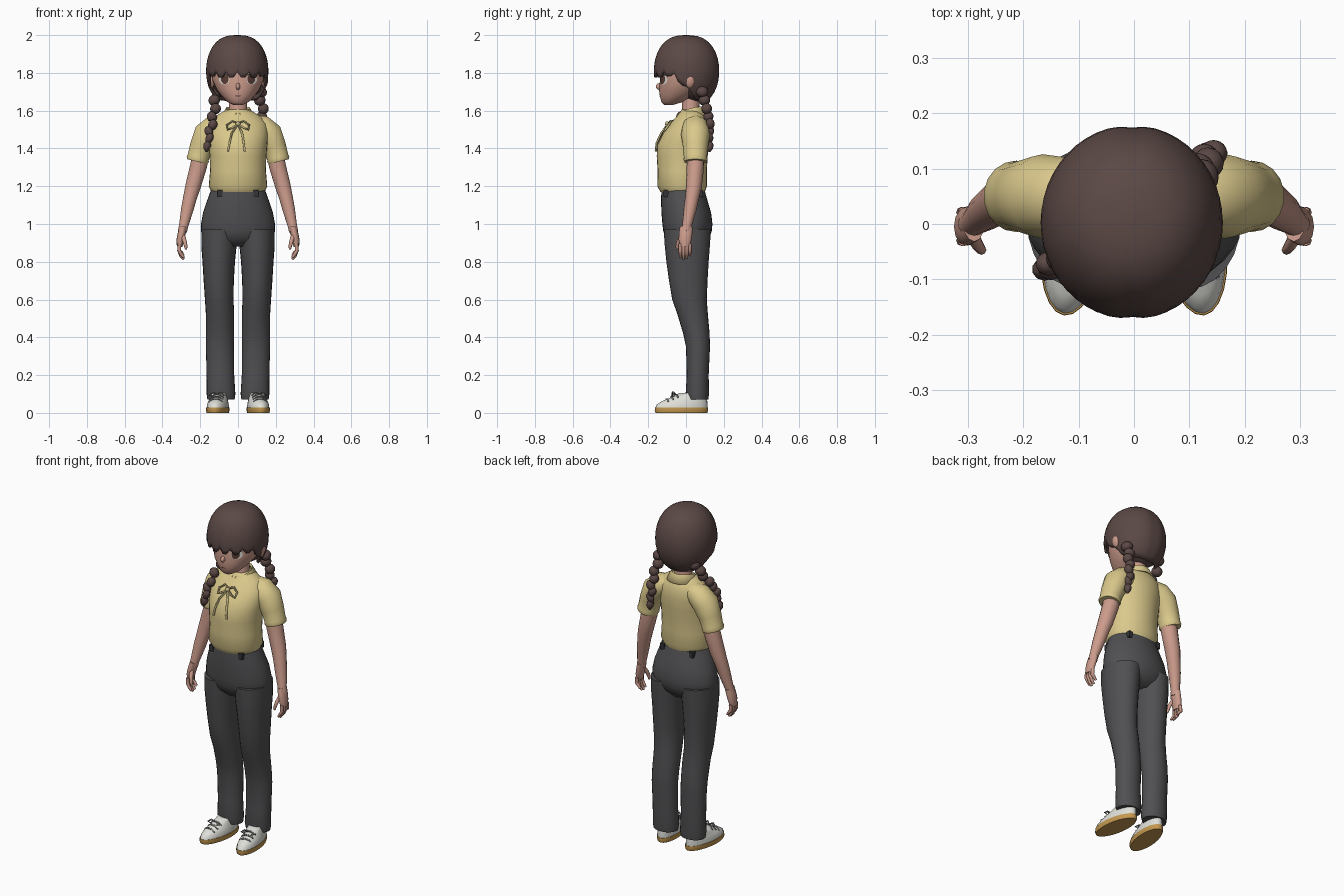
import bpy, bmesh
from math import sin, cos, pi, radians, sqrt, exp
from mathutils import Vector, Matrix

cube = bpy.data.objects.get("Cube")
if cube:
    bpy.data.objects.remove(cube, do_unlink=True)


def material(name, r, g, b):
    m = bpy.data.materials.new(name)
    m.use_nodes = True
    m.diffuse_color = (r, g, b, 1)
    bsdf = m.node_tree.nodes["Principled BSDF"]
    bsdf.inputs["Base Color"].default_value = (r, g, b, 1)
    bsdf.inputs["Roughness"].default_value = 0.8
    return m


HAIR = material("dark brown hair", .105, .066, .06)
SKIN = material("skin", .6, .33, .26)
SHIRT = material("pale yellow cloth", .7, .58, .26)
RIBBON = material("ribbon yellow", .55, .46, .22)
TROUSER = material("charcoal cloth", .08, .08, .085)
LOOP = material("dark belt loop", .035, .035, .04)
WHITE = material("off white", .74, .74, .7)
SOLE = material("tan rubber", .56, .32, .08)
LACE = material("grey lace", .2, .2, .2)
EYE = material("eye brown", .1, .045, .035)


def finish(name, bm, mat, sharp=60):
    bmesh.ops.recalc_face_normals(bm, faces=bm.faces)
    mesh = bpy.data.meshes.new(name)
    bm.to_mesh(mesh)
    bm.free()
    mesh.materials.append(mat)
    obj = bpy.data.objects.new(name, mesh)
    bpy.context.collection.objects.link(obj)
    bpy.ops.object.select_all(action="DESELECT")
    obj.select_set(True)
    bpy.context.view_layer.objects.active = obj
    bpy.ops.object.shade_smooth_by_angle(angle=radians(sharp))
    return obj


def skin_rings(name, rings, mat, caps=True, closed=True):
    """Bridge a list of point rings into one surface."""
    bm = bmesh.new()
    rows = [[bm.verts.new(p) for p in ring] for ring in rings]
    n = len(rows[0])
    for low, high in zip(rows, rows[1:]):
        for i in range(n if closed else n - 1):
            j = (i + 1) % n
            bm.faces.new((low[i], low[j], high[j], high[i]))
    if caps:
        bm.faces.new(rows[0])
        bm.faces.new(rows[-1])
    return finish(name, bm, mat)


def loft(name, table, mat, side=1, n=24):
    """Level ellipses, each given as z, x range and y range."""
    rings = []
    for z, x0, x1, y0, y1 in table:
        cx, cy, rx, ry = (x0 + x1) / 2, (y0 + y1) / 2, (x1 - x0) / 2, (y1 - y0) / 2
        rings.append([(side * (cx + rx * cos(2 * pi * i / n)), cy + ry * sin(2 * pi * i / n), z)
                      for i in range(n)])
    return skin_rings(name, rings, mat)


def tube(name, path, mat, side=1, n=12, flat=1):
    """Round tube through x, y, z, radius; flat scales its width across y."""
    pts = [Vector((side * p[0], p[1], p[2])) for p in path]
    rings = []
    for k, p in enumerate(pts):
        d = (pts[min(k + 1, len(pts) - 1)] - pts[max(k - 1, 0)]).normalized()
        u = Vector((0, 1, 0))
        u = (u - d * u.dot(d)).normalized()
        v = d.cross(u)
        r = path[k][3]
        rings.append([p + u * r * flat * cos(2 * pi * i / n) + v * r * sin(2 * pi * i / n)
                      for i in range(n)])
    return skin_rings(name, rings, mat)


def ball(name, centre, size, mat, tilt=0):
    bm = bmesh.new()
    bmesh.ops.create_uvsphere(bm, u_segments=16, v_segments=10, radius=1, matrix=Matrix.Translation(centre)
                              @ Matrix.Rotation(tilt, 4, "Y") @ Matrix.Diagonal((*size, 1)))
    return finish(name, bm, mat)


def lerp_table(table, t):
    """Interpolate the remaining columns of a table by its first column."""
    rows = sorted(table)
    t = min(max(t, rows[0][0]), rows[-1][0])
    for a, b in zip(rows, rows[1:]):
        if t <= b[0]:
            f = (t - a[0]) / (b[0] - a[0])
            return [p + (q - p) * f for p, q in zip(a[1:], b[1:])]


def surface_y(table, x, z, front=True):
    x0, x1, y0, y1 = lerp_table(table, z)
    reach = (y1 - y0) / 2 * sqrt(max(0, 1 - (2 * x / (x1 - x0)) ** 2))
    return (y0 + y1) / 2 + (-reach if front else reach)


def plate(name, table, x, z, w, h, mat, lift):
    """Thin oval lying on the front of a lofted part."""
    bm = bmesh.new()
    spot = lambda px, pz: bm.verts.new((px, surface_y(table, px, pz) - lift, pz))
    hub = spot(x, z)
    rim = [spot(x + w * cos(i * pi / 8), z + h * sin(i * pi / 8)) for i in range(16)]
    for i in range(16):
        bm.faces.new((hub, rim[i], rim[i - 1]))
    return finish(name, bm, mat)


# Torso, hips and head
torso = [(1.17, -.14, .14, -.135, .1), (1.2, -.155, .155, -.152, .11), (1.28, -.148, .148, -.15, .11),
         (1.36, -.15, .15, -.155, .115), (1.42, -.155, .155, -.152, .12), (1.48, -.16, .16, -.122, .124),
         (1.53, -.153, .153, -.085, .12), (1.57, -.12, .12, -.05, .106), (1.595, -.08, .08, -.03, .088),
         (1.605, -.055, .055, -.025, .077)]
loft("shirt_body", torso, SHIRT, n=32)
hips = [(.88, -.12, .12, -.06, .08), (.92, -.18, .18, -.105, .12), (.96, -.196, .196, -.12, .136),
        (1.0, -.196, .196, -.125, .14), (1.06, -.185, .185, -.13, .133), (1.12, -.165, .165, -.132, .115),
        (1.19, -.14, .14, -.13, .095)]
loft("trouser_hips", hips, TROUSER, n=32)
loft("neck", [(1.55, -.06, .06, -.03, .08), (1.61, -.048, .048, -.02, .07), (1.72, -.048, .048, -.02, .075)], SKIN)
head = [(1.63, -.025, .025, -.115, -.07), (1.645, -.055, .055, -.13, -.02), (1.675, -.085, .085, -.138, .05),
        (1.71, -.112, .112, -.143, .09), (1.76, -.135, .135, -.138, .12), (1.82, -.14, .14, -.135, .13),
        (1.9, -.12, .12, -.11, .11)]
loft("head", head, SKIN, n=32)
ball("nose", (0, -.14, 1.728), (.012, .02, .018), SKIN)
plate("mouth", head, 0, 1.678, .016, .003, EYE, .004)

# Collar: flared band that dips and opens at the throat
bands = [[], [], []]
for i in range(25):
    a = radians(8 + 344 * i / 24)
    dip = (1 + cos(a)) / 2
    for band, r, z in zip(bands, (.056, .064, .09), (1.607, 1.622, 1.575)):
        band.append((r * sin(a), .027 - r * cos(a) * 1.02, z - dip ** 2 * .035))
collar = skin_rings("collar", bands, SHIRT, caps=False, closed=False)
collar.modifiers.new("thickness", "SOLIDIFY").thickness = .008


# Ribbon bow resting on the chest
def on_chest(points, r=.006):
    return [(x, surface_y(torso, x, z) - .01, z, r) for x, z in points]


ball("bow_knot", (0, surface_y(torso, 0, 1.53) - .015, 1.53), (.013, .011, .013), RIBBON)
for side, label in ((1, "left"), (-1, "right")):
    tube(label + "_bow_loop", on_chest([(0, 1.535), (.03, 1.545), (.058, 1.525), (.055, 1.5),
                                        (.03, 1.51), (0, 1.53)]), RIBBON, side, 6)
    tail = [(0, 1.53), (.022, 1.48), (.03, 1.43), (.036, 1.385)]
    tube(label + "_bow_tail", on_chest([(x if side > 0 else x * 1.5, z) for x, z in tail]),
         RIBBON, side, 6)

for side, label in ((1, "left_"), (-1, "right_")):
    # Sleeve and arm
    tube(label + "sleeve", [(.07, .05, 1.535, .045), (.12, .05, 1.515, .066), (.165, .05, 1.475, .072),
                            (.193, .05, 1.41, .063), (.21, .05, 1.355, .058), (.213, .05, 1.342, .061),
                            (.216, .05, 1.33, .056)], SHIRT, side, 18, 1.06)
    tube(label + "arm", [(.19, .05, 1.42, .045), (.208, .05, 1.31, .046), (.238, .042, 1.2, .042),
                         (.254, .032, 1.14, .037), (.268, .022, 1.08, .034), (.288, .005, .99, .025),
                         (.294, 0, .96, .025)], SKIN, side, 14)
    # Hand with fingers
    tube(label + "palm", [(.29, .002, .985, .02), (.298, -.002, .95, .021), (.306, -.005, .915, .02),
                          (.309, -.006, .88, .015)], SKIN, side, 12, 1.7)
    for f, name in enumerate(("index", "middle", "ring", "little")):
        y = -.03 + f * .017
        drop = (.01, 0, .005, .02)[f]
        tube(label + name + "_finger", [(.309, y, .895, .01), (.312, y, .86, .01), (.302, y, .832 + drop, .009),
                                        (.287, y, .812 + drop, .006)], SKIN, side, 8)
    tube(label + "thumb", [(.295, -.015, .945, .013), (.283, -.038, .91, .011), (.276, -.047, .88, .009),
                           (.275, -.047, .865, .005)], SKIN, side, 8)
    # Trouser leg
    loft(label + "trouser_leg", [(.07, .018, .162, .005, .118), (.1, .014, .166, -.002, .122),
                                 (.2, .02, .166, .004, .12), (.35, .02, .17, 0, .127), (.42, .02, .17, -.015, .125),
                                 (.52, .02, .17, -.045, .116), (.6, .024, .175, -.073, .11),
                                 (.7, .022, .182, -.09, .114), (.8, .016, .188, -.104, .12),
                                 (.88, .008, .194, -.112, .126), (.97, 0, .194, -.118, .132)], TROUSER, side)
    # Shoe, turned slightly outwards
    shoe = [loft(label + "sole", [(0, -.056, .056, -.138, .138), (.012, -.06, .06, -.143, .143),
                                  (.028, -.059, .059, -.142, .142)], SOLE),
            loft(label + "shoe_upper", [(.028, -.056, .056, -.139, .139), (.045, -.055, .055, -.132, .139),
                                        (.062, -.05, .05, -.105, .138), (.08, -.044, .044, -.06, .136),
                                        (.105, -.038, .038, -.01, .13)], WHITE)]
    for k in range(3):
        y, z = -.075 + k * .026, .073 + k * .011
        shoe.append(tube(label + "lace", [(-.036, y, z - .014, .004), (-.015, y - .004, z, .005),
                                          (.015, y - .004, z, .005), (.036, y, z - .014, .004)], LACE, 1, 6))
    for s in (-1, 1):
        shoe.append(tube(label + "lace_loop", [(0, -.032, .1, .004), (s * .02, -.045, .108, .005),
                                               (s * .042, -.045, .092, .004), (s * .02, -.045, .088, .003)],
                         LACE, 1, 6))
    for part in shoe:
        part.rotation_euler.z = side * radians(8)
        part.location = (side * .107, -.024, 0)
    # Ear and eye
    ball(label + "ear", (side * .143, .02, 1.755), (.016, .026, .036), SKIN, side * .15)
    plate(label + "eye_white", head, side * .073, 1.765, .028, .026, WHITE, .004)
    plate(label + "iris", head, side * .07, 1.767, .02, .026, EYE, .006)
    plate(label + "upper_lash", head, side * .074, 1.789, .032, .005, HAIR, .008)
    # Belt loops front and back
    for front in (True, False):
        x, z = side * .095, 1.162
        bm = bmesh.new()
        bmesh.ops.create_cube(bm, size=1, matrix=Matrix.Translation((x, surface_y(hips, x, z, front), z))
                              @ Matrix.Diagonal((.026, .028, .036, 1)))
        finish(label + "belt_loop", bm, LOOP, 30)

# Hair cap: rounded shell whose lower edge follows a fringe, the ears and the nape
edge = [(0, 97), (40, 96), (60, 94), (72, 101), (85, 112), (95, 120), (110, 143), (180, 150)]
count, steps = 48, 14
rings = []
for k in range(steps):
    ring = []
    for i in range(count):
        a = 360 * i / count
        away = min(a, 360 - a)
        stop = lerp_table(edge, away)[0] + ((4 if i % 3 else -5) if away < 88 else 0)
        phi = radians(2 + (stop - 2) * k / (steps - 1))
        r = sin(phi) ** .75 * (1 - .025 * exp(-(sin(radians(a)) / .12) ** 2))
        ring.append((-.004 + .165 * r * sin(radians(a)), .003 - .176 * r * cos(radians(a)), 1.81 + .19 * cos(phi)))
    rings.append(ring)
bm_cap = skin_rings("hair_cap", rings, HAIR, caps=False)
top = bmesh.new()
top.from_mesh(bm_cap.data)
bmesh.ops.holes_fill(top, edges=[e for e in top.edges if e.is_boundary and e.verts[0].co.z > 1.95])
bmesh.ops.recalc_face_normals(top, faces=top.faces)
top.to_mesh(bm_cap.data)
top.free()
shell = bm_cap.modifiers.new("thickness", "SOLIDIFY")
shell.thickness, shell.offset = .014, -1
ball("nape_hair", (-.003, .052, 1.78), (.138, .114, .135), HAIR)

# Braids: one hangs behind the left shoulder, one over the front of the right
braids = {"left_braid": [(0, .115, .085, 1.7), (2, .128, .11, 1.61), (4, .138, .128, 1.53), (6, .142, .125, 1.455)],
          "right_braid": [(0, -.115, .075, 1.7), (2, -.125, .01, 1.61), (4, -.14, -.062, 1.525),
                          (6, -.157, -.082, 1.455)]}
for name, path in braids.items():
    for k in range(7):
        x, y, z = lerp_table(path, k)
        r = .033 - .0022 * k
        wobble = .006 * (-1) ** k
        ball(name + "_knot", (x + wobble, y, z), (r, r, .029), HAIR, wobble * 70)
    x, y, z = lerp_table(path, 6)
    out = .01 if x > 0 else -.01
    tube(name + "_tail", [(x, y, z - .015, .01), (x + out / 2, y, z - .035, .021),
                          (x + out, y, z - .055, .018), (x + out, y, z - .075, .004)], HAIR, 1, 10)
